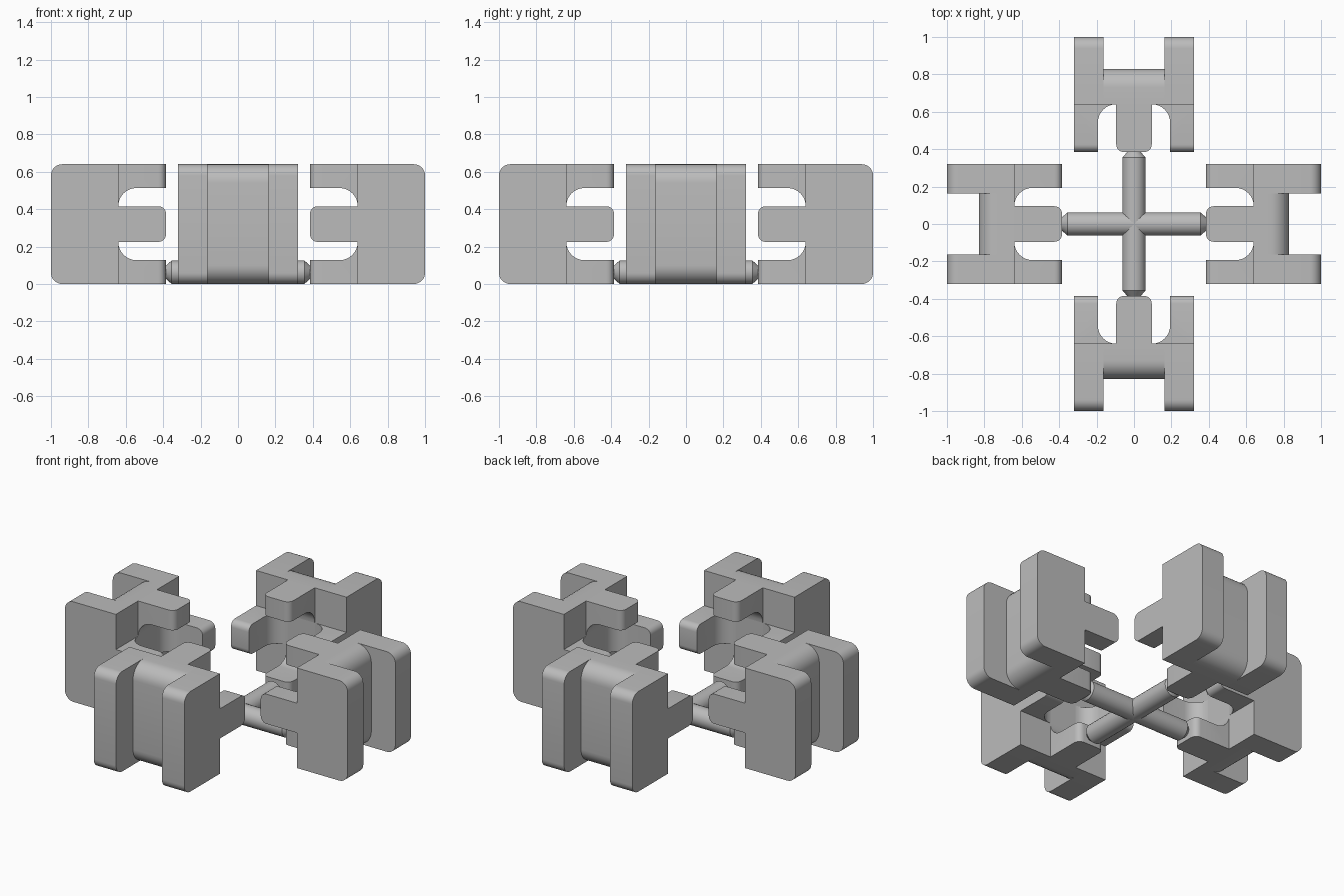
import bpy, bmesh
from math import pi, sin, cos, radians
from mathutils import Matrix, Vector

cube = bpy.data.objects.get("Cube")
if cube:
    bpy.data.objects.remove(cube)

HALF = 0.32      # half width and half height of a block
FACE = 0.64      # radius of the inner wall
TIP = 0.385      # radius of the claw tips

grey = bpy.data.materials.new("light grey")
grey.use_nodes = True
COLOUR = (0.5, 0.5, 0.5, 1)
grey.diffuse_color = COLOUR
grey.node_tree.nodes["Principled BSDF"].inputs["Base Color"].default_value = COLOUR


def arc(cx, cy, r, start, end, steps=8):
    """Points on an arc, angles in degrees."""
    angles = [radians(start + (end - start) * i / steps) for i in range(steps + 1)]
    return [(cx + r * cos(a), cy + r * sin(a)) for a in angles]


def extrude(profile, low, high):
    """Solid from an x-z profile, running along y."""
    bm = bmesh.new()
    face = bm.faces.new([bm.verts.new((x, low, z)) for x, z in profile])
    geom = bmesh.ops.extrude_face_region(bm, geom=[face])["geom"]
    moved = [v for v in geom if isinstance(v, bmesh.types.BMVert)]
    bmesh.ops.translate(bm, verts=moved, vec=(0, high - low, 0))
    bmesh.ops.recalc_face_normals(bm, faces=bm.faces)
    return bm


def finish(bm, name, matrix):
    bm.transform(matrix)
    mesh = bpy.data.meshes.new(name)
    bm.to_mesh(mesh)
    bm.free()
    mesh.materials.append(grey)
    obj = bpy.data.objects.new(name, mesh)
    bpy.context.collection.objects.link(obj)
    bpy.ops.object.select_all(action='DESELECT')
    obj.select_set(True)
    bpy.context.view_layer.objects.active = obj
    bpy.ops.object.shade_smooth_by_angle(angle=radians(35))


def slab(outer, radius, low, high):
    """Upright slab with rounded outer corners."""
    c = outer - radius
    profile = [(FACE, -HALF)] + arc(c, radius - HALF, radius, -90, 0)
    profile += arc(c, HALF - radius, radius, 0, 90) + [(FACE, HALF)]
    return extrude(profile, low, high)


def claw():
    """Finger with a filleted root and rounded tip corners."""
    inner, fillet = 0.193, 0.097
    profile = [(TIP, HALF), (TIP, inner)]
    profile += arc(FACE - fillet, inner - fillet, fillet, 90, 0)
    profile += [(FACE, HALF)]
    bm = extrude(profile, -0.095, 0.095)
    tips = [e for e in bm.edges
            if all(abs(v.co.x - TIP) < 1e-4 for v in e.verts)
            and abs(e.verts[0].co.z - e.verts[1].co.z) > 0.05]
    bmesh.ops.bevel(bm, geom=tips, offset=0.04, segments=6,
                    profile=0.5, affect='EDGES')
    return bm


# Four identical blocks around the centre
lift = Matrix.Translation((0, 0, HALF))
for i, side in enumerate(["left", "back", "right", "front"]):
    place = Matrix.Rotation(i * pi / 2, 4, 'Z') @ lift
    finish(slab(0.83, 0.1, -0.162, 0.162), side + "_core", place)
    finish(slab(1.0, 0.06, 0.162, HALF), side + "_flange_a", place)
    finish(slab(1.0, 0.06, -HALF, -0.162), side + "_flange_b", place)
    for k, spot in enumerate(["top", "side_a", "bottom", "side_b"]):
        turn = Matrix.Rotation(k * pi / 2, 4, 'X')
        finish(claw(), side + "_claw_" + spot, place @ turn)

# Crossed rods with tapered ends
ROD = 0.0625
for name, angle in (("cross_rod_x", 0), ("cross_rod_y", pi / 2)):
    bm = bmesh.new()
    bmesh.ops.create_cone(bm, cap_ends=True, segments=24, radius1=ROD,
                          radius2=ROD, depth=0.71)
    caps = [f for f in bm.faces if len(f.verts) > 4]
    for cap in caps:
        way = Vector((0, 0, 0.035 if cap.normal.z > 0 else -0.035))
        new = bmesh.ops.extrude_discrete_faces(bm, faces=[cap])["faces"][0]
        bmesh.ops.translate(bm, verts=new.verts, vec=way)
        for v in new.verts:
            v.co.x *= 0.5
            v.co.y *= 0.5
    turn = Matrix.Rotation(angle, 4, 'Z') @ Matrix.Rotation(pi / 2, 4, 'Y')
    finish(bm, name, Matrix.Translation((0, 0, ROD)) @ turn)
